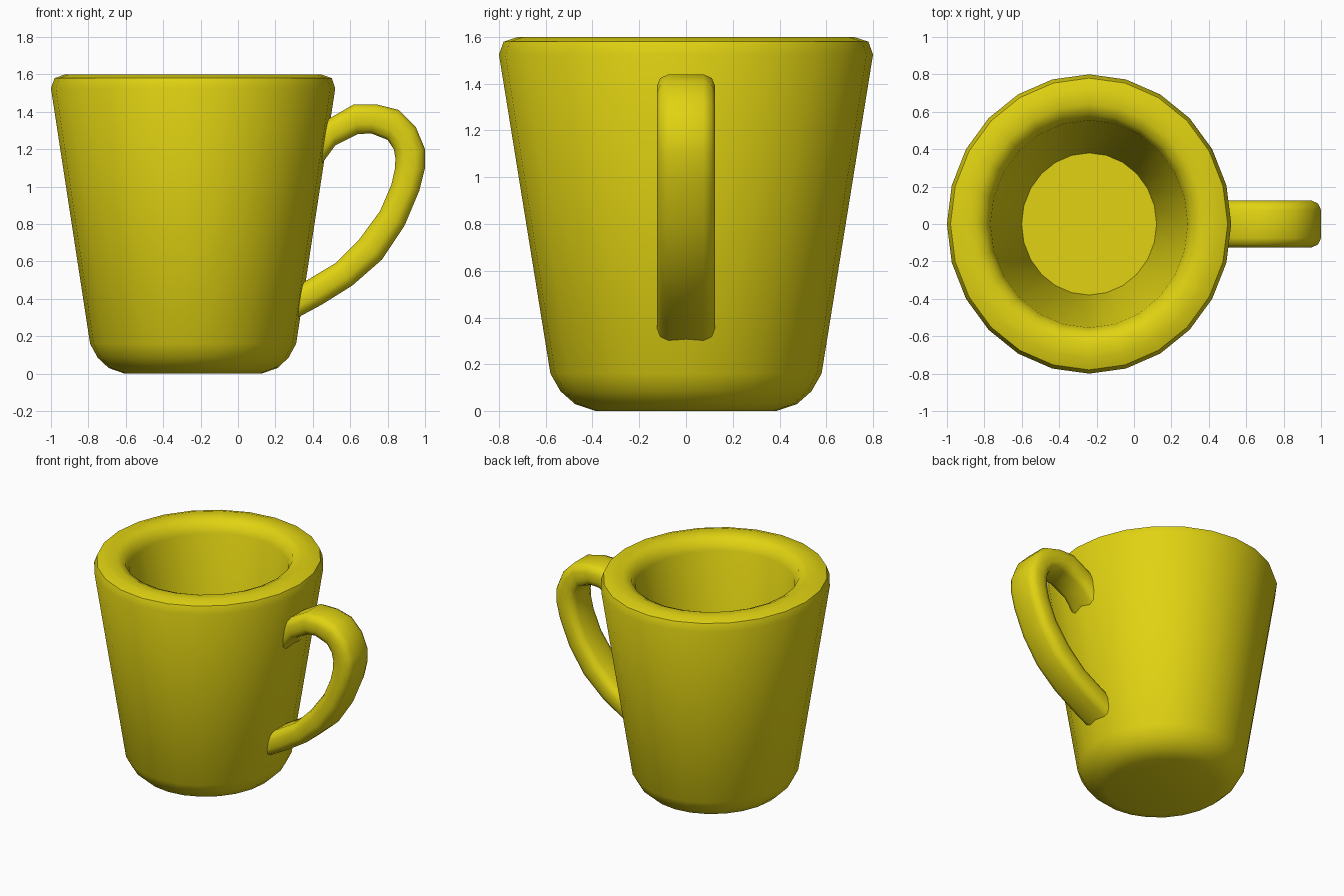
import bpy, bmesh, math

if "Cube" in bpy.data.objects:
    bpy.data.objects.remove(bpy.data.objects["Cube"])

yellow = bpy.data.materials.new("mug yellow")
yellow.diffuse_color = (0.75, 0.65, 0.006, 1)
yellow.use_nodes = True
yellow.node_tree.nodes["Principled BSDF"].inputs["Base Color"].default_value = yellow.diffuse_color


def make_object(name, bm):
    bmesh.ops.recalc_face_normals(bm, faces=bm.faces)
    mesh = bpy.data.meshes.new(name)
    bm.to_mesh(mesh)
    bm.free()
    mesh.materials.append(yellow)
    obj = bpy.data.objects.new(name, mesh)
    bpy.context.collection.objects.link(obj)
    bpy.ops.object.select_all(action='DESELECT')
    obj.select_set(True)
    bpy.context.view_layer.objects.active = obj
    bpy.ops.object.shade_smooth_by_angle(angle=math.radians(50))
    return obj


def loft(name, rings):
    """Skin closed rings of points and cap both ends."""
    bm = bmesh.new()
    loops = [[bm.verts.new(p) for p in ring] for ring in rings]
    n = len(loops[0])
    for a, b in zip(loops, loops[1:]):
        for i in range(n):
            j = (i + 1) % n
            bm.faces.new((a[i], a[j], b[j], b[i]))
    bm.faces.new(loops[0])
    bm.faces.new(loops[-1])
    return make_object(name, bm)


# Cup: outside, rounded rim, inside wall and floor (radius, height)
profile = [(0.385, 0), (0.475, 0.03), (0.537, 0.085), (0.58, 0.16),
           (0.80, 1.525), (0.78, 1.58), (0.72, 1.60),
           (0.64, 1.60), (0.585, 1.575), (0.555, 1.51), (0.38, 0.22)]
SIDES = 24
angles = [2 * math.pi * i / SIDES for i in range(SIDES)]
loft("cup", [[(-0.24 + 0.95 * r * math.cos(a), r * math.sin(a), z) for a in angles]
             for r, z in profile])

# Handle: matching outer and inner points along the side outline (x, z)
outer = [(0.40, 1.31), (0.49, 1.365), (0.62, 1.44), (0.74, 1.44), (0.86, 1.41),
         (0.95, 1.32), (1.0, 1.20), (1.0, 1.10), (0.97, 0.98), (0.89, 0.79),
         (0.77, 0.61), (0.61, 0.47), (0.45, 0.37), (0.32, 0.30), (0.24, 0.25)]
inner = [(0.41, 1.07), (0.52, 1.22), (0.64, 1.28), (0.71, 1.285), (0.80, 1.25),
         (0.833, 1.20), (0.842, 1.15), (0.838, 1.09), (0.82, 1.01), (0.76, 0.87),
         (0.65, 0.72), (0.52, 0.59), (0.37, 0.50), (0.25, 0.43), (0.17, 0.38)]
half = [(0.075, 0), (0.11, 0.1), (0.125, 0.32), (0.125, 0.68), (0.11, 0.9), (0.075, 1)]
section = half + [(-y, t) for y, t in reversed(half)]
loft("handle", [[(o[0] + t * (i[0] - o[0]), y, o[1] + t * (i[1] - o[1])) for y, t in section]
                for o, i in zip(outer, inner)])
